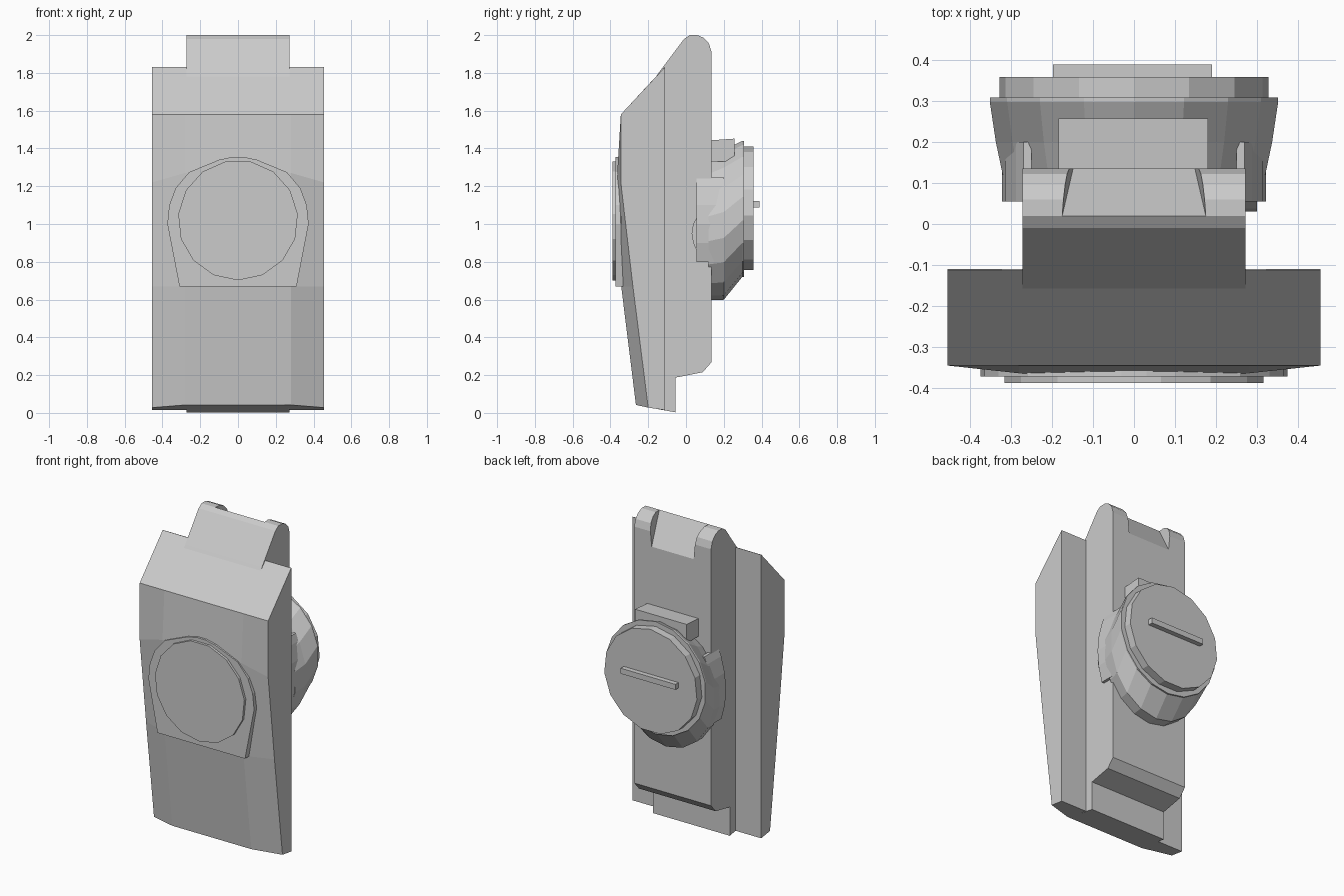
import bpy, bmesh, math

if "Cube" in bpy.data.objects:
    bpy.data.objects.remove(bpy.data.objects["Cube"])


def finish(name, bm):
    bmesh.ops.recalc_face_normals(bm, faces=bm.faces)
    me = bpy.data.meshes.new(name)
    bm.to_mesh(me)
    bm.free()
    ob = bpy.data.objects.new(name, me)
    bpy.context.collection.objects.link(ob)
    return ob


def loft(name, rings):
    """Skin a stack of equal-length closed rings and cap both ends."""
    bm = bmesh.new()
    rows = [[bm.verts.new(p) for p in r] for r in rings]
    n = len(rows[0])
    for a, b in zip(rows, rows[1:]):
        for i in range(n):
            j = (i + 1) % n
            bm.faces.new((a[i], a[j], b[j], b[i]))
    bm.faces.new(rows[0])
    bm.faces.new(rows[-1])
    return finish(name, bm)


def prism_x(name, yz, x0, x1):
    return loft(name, [[(x, y, z) for y, z in yz] for x in (x0, x1)])


def prism_y(name, xz, y0, y1):
    return loft(name, [[(x, y, z) for x, z in xz] for y in (y0, y1)])


def ring_y(y, cz, rx, rz, n, turn=0.0):
    ang = [2 * math.pi * (i + turn) / n for i in range(n)]
    return [(rx * math.sin(a), y, cz + rz * math.cos(a)) for a in ang]


# Front shell: wide faceted cover with tapering side chamfers
def shell_row(zb, zs, zi, side, inner):
    half = [(0.455, -0.11, zb), (0.455, side, zs), (0.28, inner, zi)]
    return [(-x, y, z) for x, y, z in half] + half[::-1]


loft("front_shell", [
    shell_row(0.015, 0.028, 0.042, -0.20, -0.265),
    shell_row(0.67, 0.67, 0.67, -0.281, -0.343),
    shell_row(1.22, 1.22, 1.27, -0.345, -0.364),
    shell_row(1.58, 1.58, 1.58, -0.345, -0.345),
    shell_row(1.83, 1.83, 1.83, -0.112, -0.113),
])

# Core block with rounded top
core = prism_x("core_body", [
    (-0.15, 0.02), (-0.055, 0.003), (-0.055, 0.187), (0.088, 0.215),
    (0.135, 0.268), (0.135, 1.91), (0.122, 1.955), (0.095, 1.985),
    (0.06, 2.0), (0.02, 2.0), (-0.01, 1.98), (-0.145, 1.80), (-0.25, 1.65),
    (-0.25, 0.10)], -0.272, 0.272)

# Hinge notch cut in the upper back of the core
bm = bmesh.new()
for s in (-1, 1):
    for x, y, z in ((0.175, 0.02, 2.0), (0.175, 0.02, 2.1), (0.145, 0.04, 1.97),
                    (0.145, 0.15, 1.79), (0.175, 0.15, 2.1)):
        bm.verts.new((s * x, y, z))
bmesh.ops.convex_hull(bm, input=bm.verts[:])
cutter = finish("notch_cutter", bm)
cutter.hide_render = True
cutter.hide_set(True)
mod = core.modifiers.new("notch", 'BOOLEAN')
mod.operation = 'DIFFERENCE'
mod.solver = 'EXACT'
mod.object = cutter

# Raised arch plate and round button on the front
arch = [(0.31, 0.67), (0.345, 0.85), (0.374, 1.0), (0.364, 1.10),
        (0.33, 1.19), (0.258, 1.275), (0.10, 1.34), (0.03, 1.355)]
prism_y("front_arch_plate", arch + [(-x, z) for x, z in arch[::-1]], -0.372, -0.25)
loft("front_button", [ring_y(y, 1.02, 0.318, 0.318, 15, 0.5) for y in (-0.30, -0.388)])

# Rear cup, flaring backward and sagging below
loft("rear_cup", [ring_y(y, cz, rx, rz, 18) for y, cz, rx, rz in (
    (0.12, 0.975, 0.325, 0.378),
    (0.20, 0.995, 0.342, 0.396),
    (0.298, 1.08, 0.357, 0.36),
    (0.308, 1.08, 0.357, 0.36))])

# Cheeks wrapping the cup around the core sides
for s, label in ((-1, "left"), (1, "right")):
    outer = [(0.25, 0.80), (0.29, 0.80), (0.315, 0.90), (0.322, 1.0),
             (0.313, 1.10), (0.288, 1.20), (0.27, 1.245), (0.25, 1.245)]
    loft("cup_cheek_" + label, [
        [(s * x, y, z) for x, z in outer] for y in (0.055, 0.13, 0.20)])

# Small rounded tab on the right cheek
prism_x("cheek_tab", [(0.06, 0.85), (0.038, 0.90), (0.03, 0.95),
                      (0.038, 1.0), (0.06, 1.04)], 0.25, 0.30)

# Rear cap with finger bar
loft("rear_cap", [ring_y(y, 1.08, 0.33, 0.33, 15) for y in (0.29, 0.358)])
prism_y("cap_finger_bar", [(-0.197, 1.087), (0.19, 1.087), (0.19, 1.122),
                           (-0.197, 1.122)], 0.34, 0.389)

# Block above the cup
prism_x("upper_block", [(0.12, 1.33), (0.257, 1.33), (0.257, 1.452), (0.12, 1.442)],
        -0.184, 0.18)
